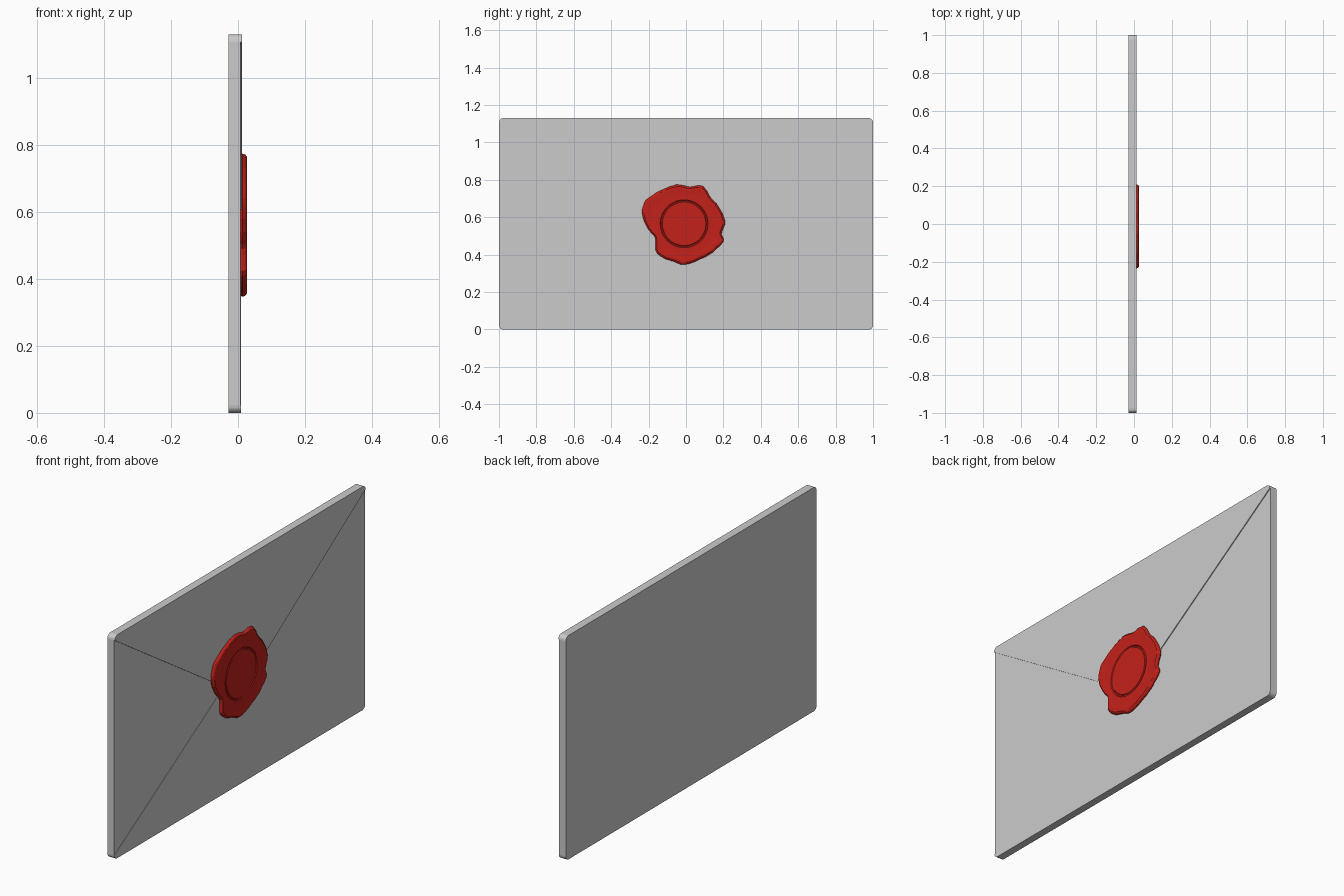
import bpy, bmesh, math, random

if "Cube" in bpy.data.objects:
    bpy.data.objects.remove(bpy.data.objects["Cube"])

random.seed(4)
W, H, R = 1.0, 1.13, 0.022        # half width, height, corner radius
BACK = -0.029


def finish(name, bm):
    bmesh.ops.recalc_face_normals(bm, faces=bm.faces[:])
    me = bpy.data.meshes.new(name)
    bm.to_mesh(me)
    bm.free()
    ob = bpy.data.objects.new(name, me)
    bpy.context.collection.objects.link(ob)
    return ob


def sheet(name, outline, x0, x1):
    """Flat sheet: (y, z) outline extruded from x0 to x1."""
    bm = bmesh.new()
    a = [bm.verts.new((x0, y, z)) for y, z in outline]
    b = [bm.verts.new((x1, y, z)) for y, z in outline]
    bm.faces.new(a)
    bm.faces.new(b)
    for i in range(len(a)):
        j = (i + 1) % len(a)
        bm.faces.new((a[i], a[j], b[j], b[i]))
    return finish(name, bm)


def corner(sy, top):
    """Rounded corner, running counter-clockwise seen from +x."""
    start = {(1, 0): 270, (1, 1): 0, (-1, 1): 90, (-1, 0): 180}[(sy, top)]
    cy, cz = sy * (W - R), (H - R if top else R)
    return [(cy + R * math.cos(math.radians(start + 22.5 * k)),
             cz + R * math.sin(math.radians(start + 22.5 * k))) for k in range(5)]


# Envelope body
sheet("envelope_body",
      corner(1, 0) + corner(1, 1) + corner(-1, 1) + corner(-1, 0), BACK, 0.004)

# Folded flaps, each layer slightly further forward
for s, side in ((1, "right"), (-1, "left")):
    sheet("side_flap_" + side, [(s * W, R), (s * W, H - R), (s * 0.03, 0.56)], 0.004, 0.008)
sheet("bottom_flap", corner(-1, 0) + corner(1, 0)
      + [(0.04, 0.59), (0, 0.605), (-0.04, 0.59)], 0.004, 0.0095)
sheet("top_flap", corner(1, 1) + corner(-1, 1)
      + [(-0.05, 0.49), (0, 0.48), (0.05, 0.49)], 0.004, 0.0125)

# Wax seal: irregular drip outline (y, z)
edge = [(-0.04, 0.775), (0.02, 0.764), (0.09, 0.765), (0.13, 0.71), (0.17, 0.66),
        (0.21, 0.58), (0.19, 0.52), (0.20, 0.47), (0.15, 0.42), (0.105, 0.39),
        (0.0, 0.348), (-0.06, 0.36), (-0.155, 0.405), (-0.165, 0.49), (-0.205, 0.54),
        (-0.235, 0.62), (-0.215, 0.69), (-0.16, 0.73), (-0.10, 0.76)]
CY, CZ, STEPS = -0.01, 0.565, 4


def spline(p, t):
    a, b, c, d = p
    return 0.5 * (2 * b + (c - a) * t + (2 * a - 5 * b + 4 * c - d) * t * t
                  + (3 * b - a - 3 * c + d) * t ** 3)


polar = []
n = len(edge)
for i in range(n):
    quad = [edge[(i + k) % n] for k in (-1, 0, 1, 2)]
    for k in range(STEPS):
        y = spline([q[0] for q in quad], k / STEPS) - CY
        z = spline([q[1] for q in quad], k / STEPS) - CZ
        polar.append((math.atan2(z, y), math.hypot(y, z) + random.uniform(-0.002, 0.002)))

# Cross-section: (x, outline scale or None, circle radius) with a pressed round stamp
section = [(0.006, 0.985, 0), (0.014, 1.0, 0), (0.022, 0.985, 0), (0.0265, 0.955, 0),
           (0.0265, 0.88, 0), (0.025, 0.78, 0), (0.025, None, 0.128),
           (0.021, None, 0.125), (0.021, None, 0.119), (0.0245, None, 0.116)]
bm = bmesh.new()
rings = []
for x, scale, rad in section:
    ring = []
    for ang, r in polar:
        d = r * scale if scale else rad
        ring.append(bm.verts.new((x, CY + d * math.cos(ang), CZ + d * math.sin(ang))))
    rings.append(ring)
for a, b in zip(rings, rings[1:]):
    for i in range(len(a)):
        j = (i + 1) % len(a)
        bm.faces.new((a[i], a[j], b[j], b[i]))
bm.faces.new(rings[0])
bm.faces.new(rings[-1])
seal = finish("wax_seal", bm)

red = bpy.data.materials.new("red_wax")
red.diffuse_color = (0.55, 0.015, 0.01, 1)
red.use_nodes = True
red.node_tree.nodes["Principled BSDF"].inputs["Base Color"].default_value = red.diffuse_color
seal.data.materials.append(red)
